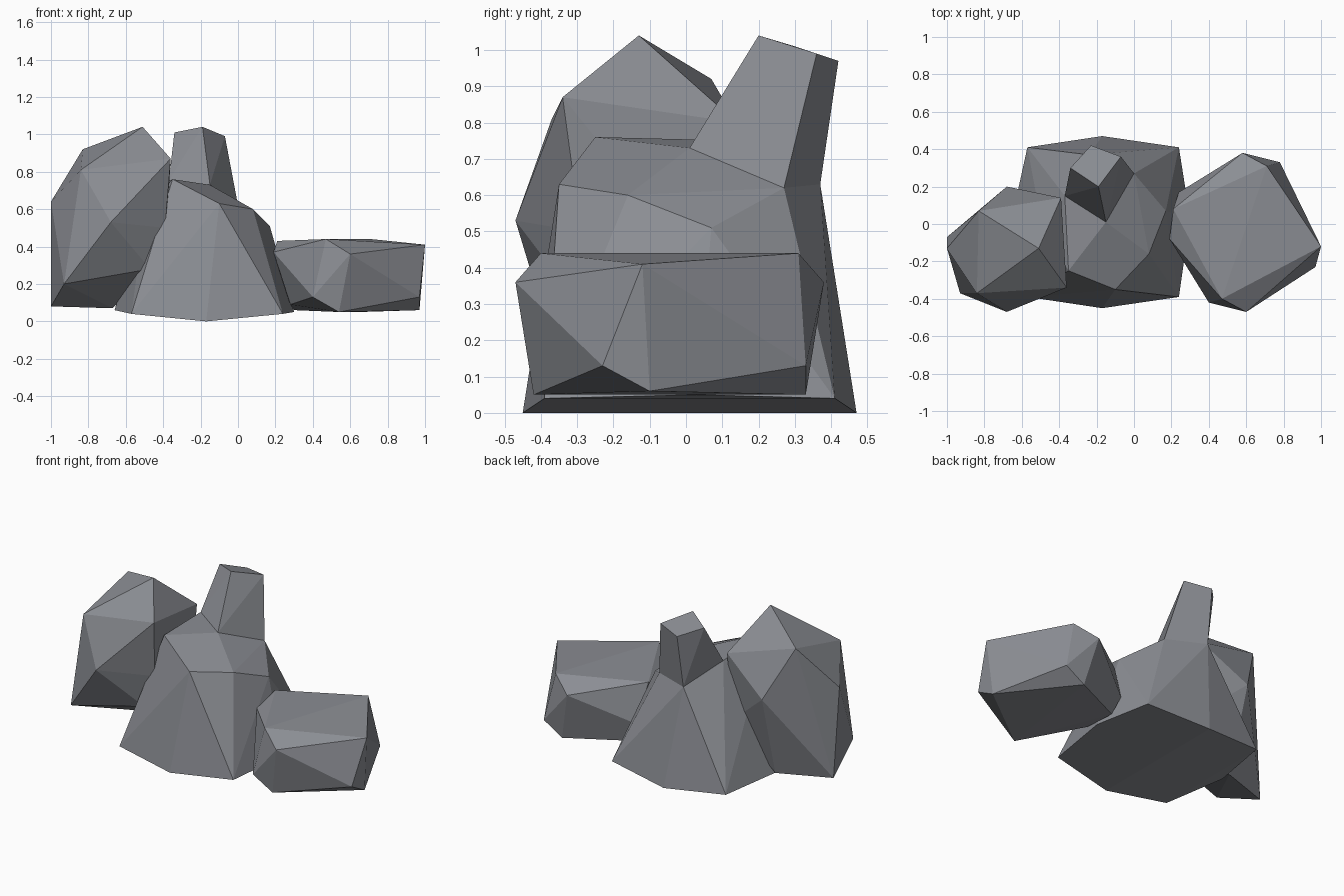
import bpy
import bmesh
from math import radians

default_cube = bpy.data.objects.get("Cube")
if default_cube:
    bpy.data.objects.remove(default_cube, do_unlink=True)

# One plain stone colour for every boulder
STONE_COLOUR = (0.26, 0.27, 0.295, 1.0)
stone = bpy.data.materials.new("grey stone")
stone.use_nodes = True
stone.diffuse_color = STONE_COLOUR
shader = next(node for node in stone.node_tree.nodes if node.type == 'BSDF_PRINCIPLED')
shader.inputs["Base Color"].default_value = STONE_COLOUR
shader.inputs["Roughness"].default_value = 0.9


def chiselled_rock(name, corners):
    """Wrap a convex, flat-faced boulder around its corner points."""
    mesh = bpy.data.meshes.new(name)
    bm = bmesh.new()
    for corner in corners:
        bm.verts.new(corner)
    hull = bmesh.ops.convex_hull(bm, input=bm.verts[:])
    leftover = {item for key in ("geom_interior", "geom_unused")
                for item in hull[key] if isinstance(item, bmesh.types.BMVert)}
    bmesh.ops.delete(bm, geom=list(leftover), context='VERTS')
    # Merge nearly coplanar triangles into broad facets
    bmesh.ops.dissolve_limit(bm, angle_limit=radians(3),
                             verts=bm.verts[:], edges=bm.edges[:])
    bmesh.ops.recalc_face_normals(bm, faces=bm.faces[:])
    bm.to_mesh(mesh)
    bm.free()
    mesh.materials.append(stone)
    rock = bpy.data.objects.new(name, mesh)
    bpy.context.collection.objects.link(rock)
    return rock


def front_and_back(x, y, z):
    """Pair of corners mirrored across the middle of the boulder, set slightly back."""
    return [(x, .01 - y, z), (x, .01 + y, z)]


# Middle boulder: spreading foot, sloping shoulders and a ridge
foot = [(-.66, 0, .06), (.3, .03, .05)]
for x, y, z in ((-.57, .4, .04), (-.17, .46, 0), (.24, .4, .04)):
    foot += front_and_back(x, y, z)
spire_base = [(-.15, .01, .73), (0, .27, .62), (-.24, .37, .63), (-.37, .15, .75)]
shoulders = [(-.35, -.25, .76), (-.1, -.35, .63), (.08, -.16, .6), (.17, .07, .51),
             (-.49, -.02, .62)]
chiselled_rock("middle_boulder", foot + spire_base + shoulders)

# Tapered spire rising from the back of the middle boulder
spire_tip = [(-.19, .2, 1.04), (-.07, .36, .99), (-.23, .42, .97), (-.34, .3, 1.01)]
chiselled_rock("middle_spire", spire_base + spire_tip)

# Tall boulder on the model's right
tall_crown = [(-.51, -.13, 1.04), (-.83, .07, .92), (-.36, -.34, .87),
              (-.84, -.37, .81), (-.39, .14, .8)]
tall_waist = [(-.68, -.47, .53), (-1, -.13, .64), (-.68, .2, .6), (-.39, -.29, .5)]
tall_foot = [(-.93, -.37, .2), (-1, -.07, .08), (-.67, .05, .07), (-.47, -.28, .28),
             (-.39, .08, .35)]
chiselled_rock("tall_boulder", tall_crown + tall_waist + tall_foot)

# Low, flat-topped boulder on the model's left
low_top = [(.21, .08, .43), (.47, -.4, .44), (1, -.12, .41), (.71, .31, .44)]
low_rim = [(.6, -.47, .36), (.19, -.08, .37), (.58, .38, .36)]
low_foot = [(.97, -.23, .13), (.97, -.1, .06), (.78, .33, .13), (.65, .33, .05),
            (.3, .16, .06), (.24, .17, .19), (.28, -.08, .09), (.4, -.42, .13),
            (.54, -.42, .05)]
chiselled_rock("low_boulder", low_top + low_rim + low_foot)
